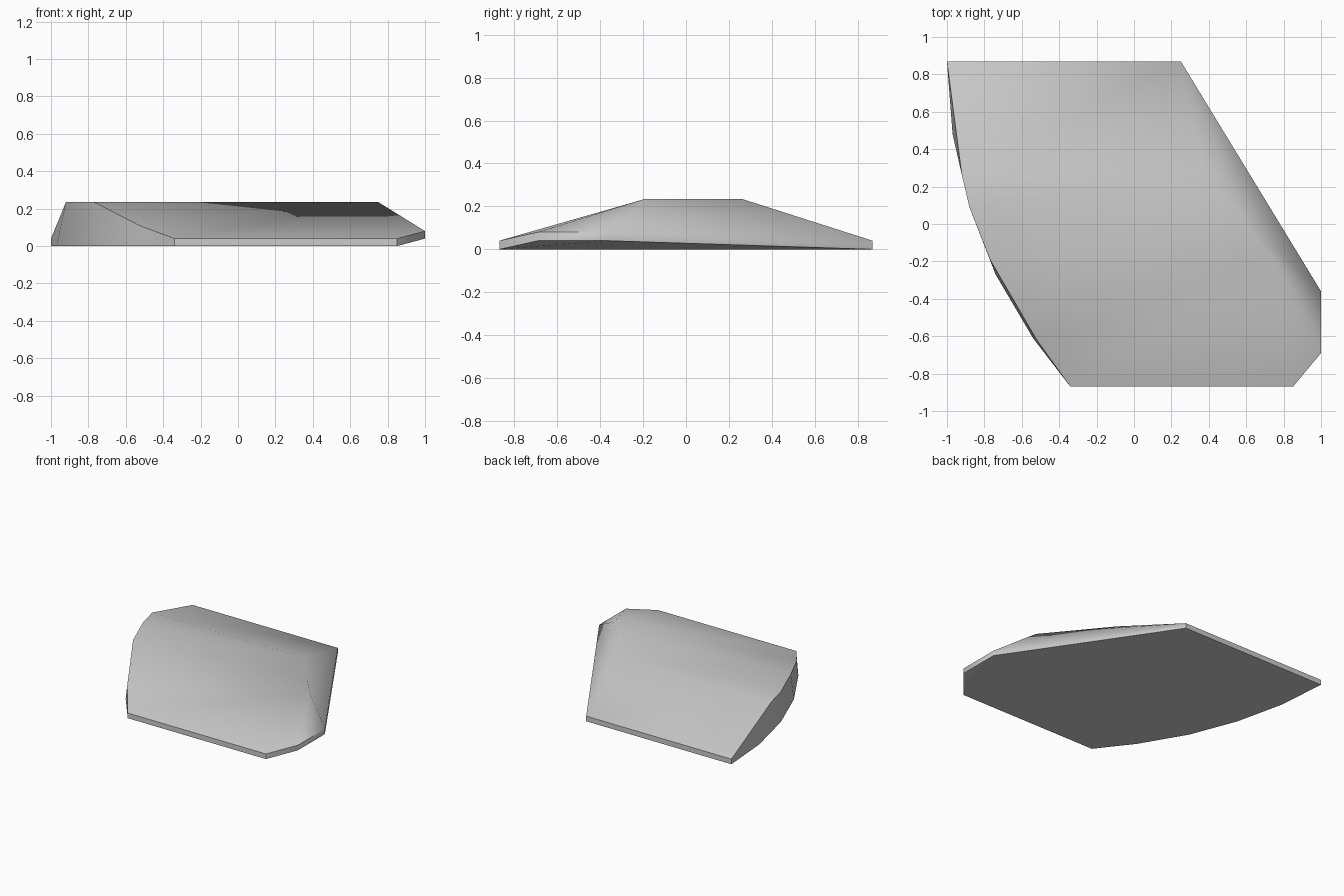
import bpy
import bmesh
import math

cube = bpy.data.objects.get("Cube")
if cube:
    bpy.data.objects.remove(cube, do_unlink=True)

RIM, CHINE, DECK = 0.04, 0.08, 0.235

grey = bpy.data.materials.new("plain_grey")
grey.use_nodes = True
colour = (0.6, 0.6, 0.6, 1.0)
grey.diffuse_color = colour
grey.node_tree.nodes["Principled BSDF"].inputs["Base Color"].default_value = colour

bm = bmesh.new()


def ring(points):
    return [bm.verts.new(p) for p in points]


def strip(a, b):
    """Bridge two rows of equal length with quads."""
    for i in range(len(a) - 1):
        bm.faces.new((a[i], a[i + 1], b[i + 1], b[i]))


# Curved left side, from back to front: bottom and top rows
left_low = ring([(x, y, 0) for x, y in (
    (-1, 0.87), (-0.97, 0.48), (-0.88, 0.09),
    (-0.74, -0.27), (-0.54, -0.61), (-0.34, -0.87))])
left_top = ring([
    (-1, 0.87, RIM), (-0.92, 0.26, DECK), (-0.88, 0.09, DECK),
    (-0.77, -0.19, DECK), (-0.52, -0.62, 0.107), (-0.34, -0.87, RIM)])

# Right rim, from back to front, raised in the middle
rim_plan = ((0.25, 0.87, 0), (1, -0.36, RIM), (1, -0.69, RIM), (0.85, -0.87, 0))
rim_low = ring(rim_plan)
rim_top = ring([(x, y, z + RIM) for x, y, z in rim_plan])

# Right edge of the raised deck
deck = ring([(0.38, 0.26, DECK), (0.61, -0.02, DECK), (0.75, -0.19, DECK)])

# Upright sides
strip(left_low, left_top)
strip(rim_low, rim_top)
bm.faces.new((left_low[0], left_top[0], rim_top[0], rim_low[0]))
bm.faces.new((left_low[-1], left_top[-1], rim_top[-1], rim_low[-1]))

# Back slope, deck and front slope
bm.faces.new((left_top[0], left_top[1], deck[0], rim_top[0]))
bm.faces.new(left_top[1:4] + deck[::-1])
bm.faces.new(left_top[3:] + [rim_top[3], rim_top[2], deck[2]])

# Steep facets between the deck and the right rim
for a, b, c in ((rim_top[0], deck[0], deck[1]),
                (rim_top[0], deck[1], rim_top[1]),
                (deck[1], deck[2], rim_top[1]),
                (deck[2], rim_top[2], rim_top[1])):
    bm.faces.new((a, b, c))

# Underside and its tilted right part
bm.faces.new(left_low + [rim_low[3], rim_low[0]])
bm.faces.new(rim_low)

bmesh.ops.recalc_face_normals(bm, faces=bm.faces)
bmesh.ops.triangulate(bm, faces=[f for f in bm.faces if len(f.verts) > 3])

mesh = bpy.data.meshes.new("faceted_slab")
bm.to_mesh(mesh)
bm.free()
mesh.materials.append(grey)
slab = bpy.data.objects.new("faceted_slab", mesh)
bpy.context.collection.objects.link(slab)

bpy.ops.object.select_all(action="DESELECT")
slab.select_set(True)
bpy.context.view_layer.objects.active = slab
bpy.ops.object.shade_smooth_by_angle(angle=math.radians(45))
